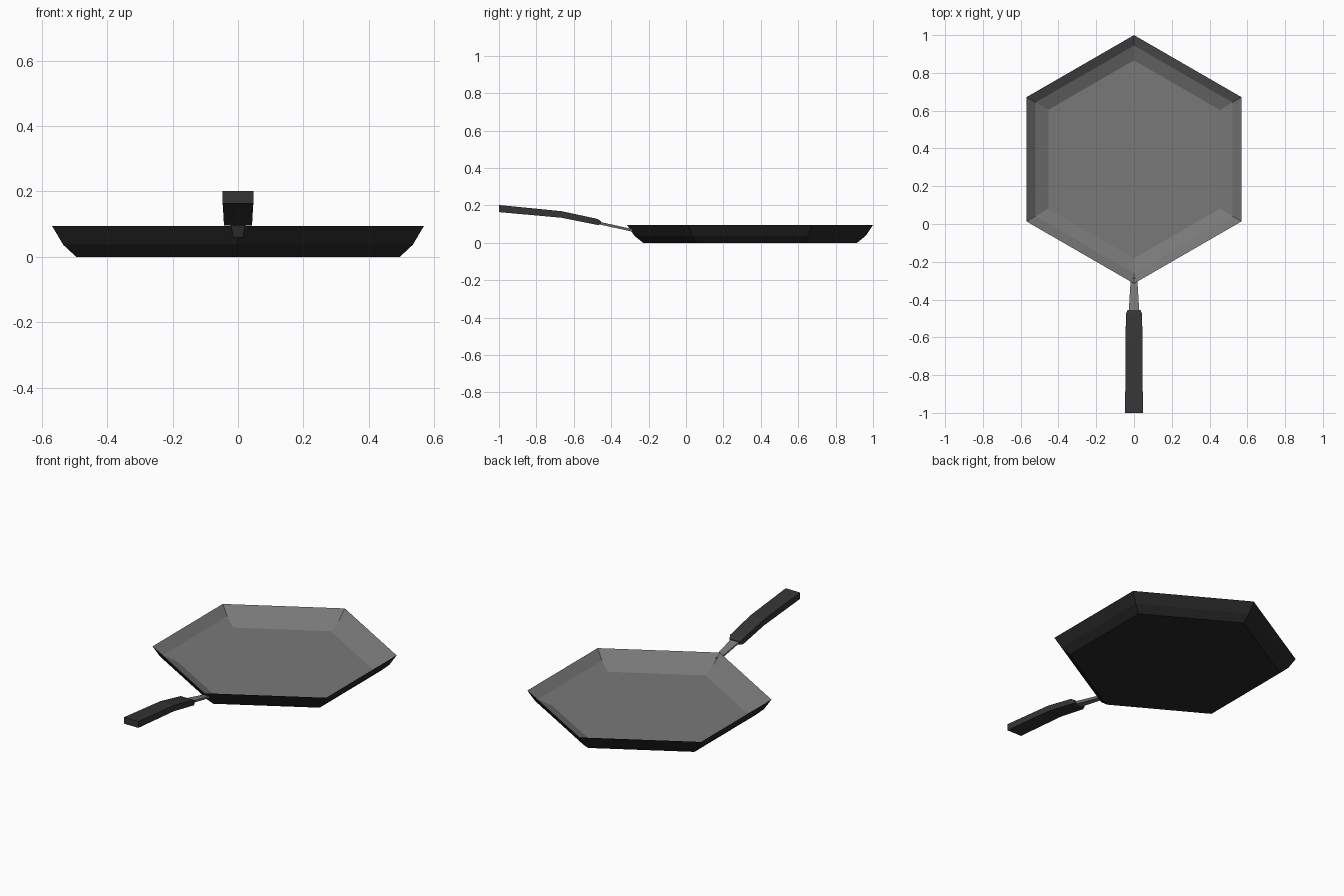
import bpy, bmesh
from math import pi, sin, cos
from mathutils import Vector

if "Cube" in bpy.data.objects:
    bpy.data.objects.remove(bpy.data.objects["Cube"])


def material(name, value):
    m = bpy.data.materials.new(name)
    m.diffuse_color = (value, value, value, 1)
    m.use_nodes = True
    m.node_tree.nodes["Principled BSDF"].inputs["Base Color"].default_value = m.diffuse_color
    return m


steel = material("steel", 0.19)
coating = material("black_coating", 0.02)
rubber = material("rubber", 0.035)


def loft(name, rings, mats, mat_of=lambda i: 0):
    """Skin a list of equal-length rings and cap both ends."""
    bm = bmesh.new()
    loops = [[bm.verts.new(p) for p in r] for r in rings]
    n = len(loops[0])
    bm.faces.new(loops[0]).material_index = mat_of(0)
    for i, (a, b) in enumerate(zip(loops, loops[1:])):
        for k in range(n):
            f = bm.faces.new((a[k], a[(k + 1) % n], b[(k + 1) % n], b[k]))
            f.material_index = mat_of(i)
    bm.faces.new(loops[-1]).material_index = mat_of(len(loops) - 1)
    bmesh.ops.recalc_face_normals(bm, faces=bm.faces)
    me = bpy.data.meshes.new(name)
    bm.to_mesh(me)
    bm.free()
    for m in mats:
        me.materials.append(m)
    ob = bpy.data.objects.new(name, me)
    bpy.context.collection.objects.link(ob)
    return ob


# Hexagonal pan: profile runs up the outside, over the sharp rim, down the inside
def hexagon(r, z):
    return [Vector((r * sin(k * pi / 3), 0.3425 + r * cos(k * pi / 3), z)) for k in range(6)]


profile = [(0.572, 0), (0.618, 0.037), (0.6575, 0.095), (0.602, 0.045), (0.524, 0.011)]
loft("pan_body", [hexagon(r, z) for r, z in profile], [coating, steel],
     lambda i: 0 if i < 2 else 1)


# Handle cross-section: y, half width bottom / top, z bottom / top
def section(y, wb, wt, zb, zt):
    return [Vector(p) for p in ((-wb, y, zb), (wb, y, zb), (wt, y, zt), (-wt, y, zt))]


# Thin tang from the pan corner into the grip
loft("handle_tang", [section(-0.285, 0.014, 0.017, 0.059, 0.073),
                     section(-0.48, 0.023, 0.029, 0.102, 0.116)], [steel])

# Bent grip with a chamfered front end
loft("handle_grip", [section(-0.455, 0.034, 0.034, 0.097, 0.115),
                     section(-0.475, 0.043, 0.043, 0.096, 0.128),
                     section(-0.665, 0.045, 0.045, 0.134, 0.169),
                     section(-1.0, 0.047, 0.047, 0.164, 0.202)], [rubber])
